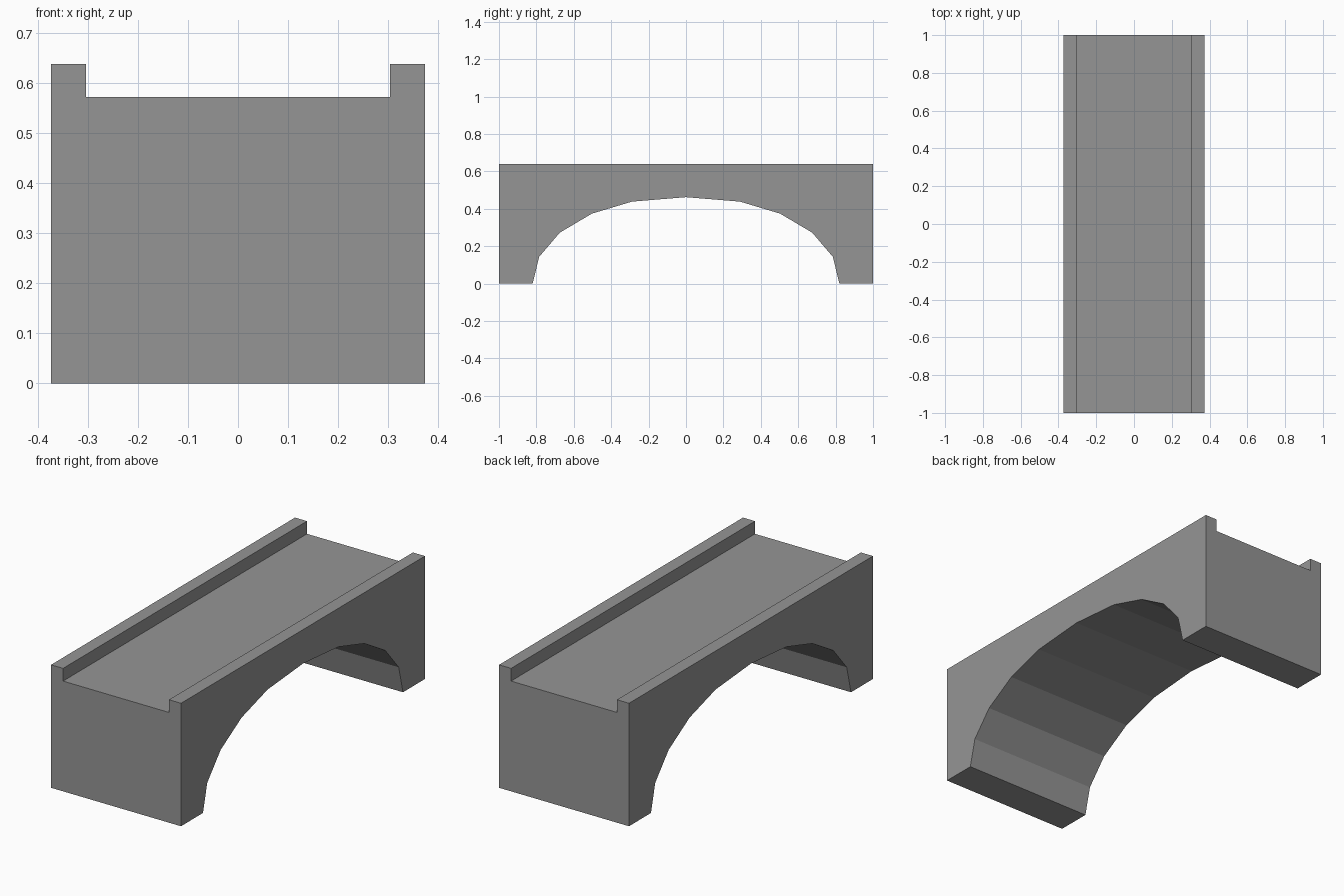
import bpy, bmesh
from mathutils import Vector

if "Cube" in bpy.data.objects:
    bpy.data.objects.remove(bpy.data.objects["Cube"])

HALF_WIDTH, KERB_X = 0.373, 0.304
DECK_Z, KERB_Z = 0.572, 0.638

# Side profile (y, z): one half of the faceted arch, mirrored about the crown
half_arch = [(0.82, 0), (0.785, 0.143), (0.675, 0.272), (0.503, 0.374), (0.29, 0.438)]
arch = [(-y, z) for y, z in half_arch] + [(0, 0.462)] + half_arch[::-1]
profile = [(-1, DECK_Z), (-1, 0)] + arch + [(1, 0), (1, DECK_Z)]

# Arched body: extrude the profile across the width
bm = bmesh.new()
side = bm.faces.new([bm.verts.new((-HALF_WIDTH, y, z)) for y, z in profile])
ext = bmesh.ops.extrude_face_region(bm, geom=[side], use_keep_orig=True)
moved = [g for g in ext["geom"] if isinstance(g, bmesh.types.BMVert)]
bmesh.ops.translate(bm, verts=moved, vec=(2 * HALF_WIDTH, 0, 0))
bmesh.ops.recalc_face_normals(bm, faces=bm.faces)

# Kerbs: split the deck lengthwise and raise both outer strips
for x in (-KERB_X, KERB_X):
    bmesh.ops.bisect_plane(bm, geom=bm.verts[:] + bm.edges[:] + bm.faces[:],
                           plane_co=(x, 0, 0), plane_no=(1, 0, 0))
strips = [f for f in bm.faces
          if all(abs(v.co.z - DECK_Z) < 1e-4 for v in f.verts)
          and abs(f.calc_center_median().x) > KERB_X]
ext = bmesh.ops.extrude_face_region(bm, geom=strips)
raised = [g for g in ext["geom"] if isinstance(g, bmesh.types.BMVert)]
bmesh.ops.translate(bm, verts=raised, vec=Vector((0, 0, KERB_Z - DECK_Z)))

# Merge leftover coplanar cuts and finish the mesh
bmesh.ops.dissolve_limit(bm, angle_limit=0.01, verts=bm.verts[:], edges=bm.edges[:])
bmesh.ops.recalc_face_normals(bm, faces=bm.faces)
mesh = bpy.data.meshes.new("arch_bridge")
bm.to_mesh(mesh)
bm.free()

# Dark grey stone
stone = bpy.data.materials.new("dark_stone")
stone.diffuse_color = (0.3, 0.3, 0.3, 1)
stone.use_nodes = True
stone.node_tree.nodes["Principled BSDF"].inputs["Base Color"].default_value = stone.diffuse_color
mesh.materials.append(stone)
bpy.context.collection.objects.link(bpy.data.objects.new("arch_bridge", mesh))
